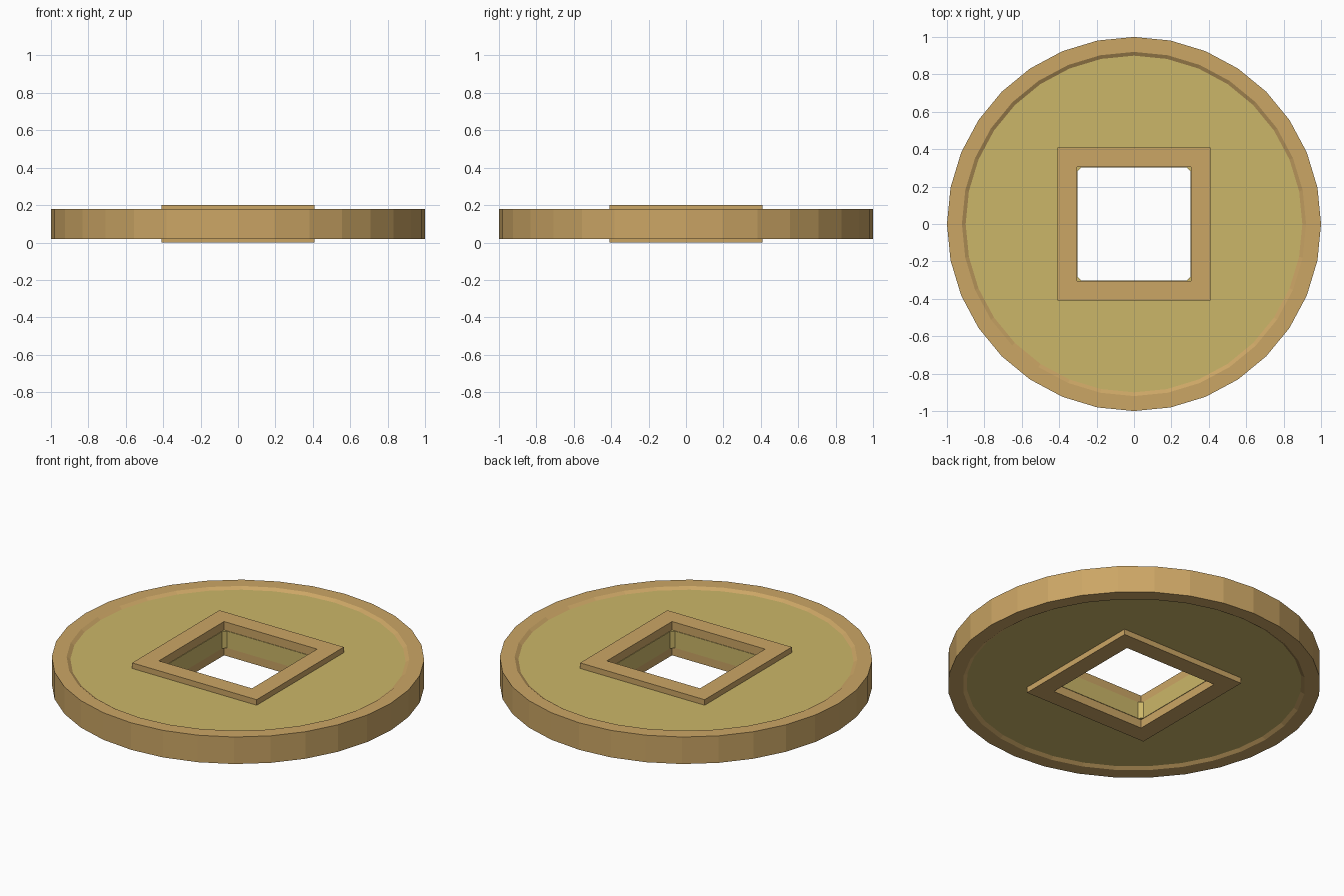
import bpy, bmesh
from math import cos, sin, tau

if "Cube" in bpy.data.objects:
    bpy.data.objects.remove(bpy.data.objects["Cube"])


def material(name, rgb):
    m = bpy.data.materials.new(name)
    m.diffuse_color = (*rgb, 1)
    m.use_nodes = True
    m.node_tree.nodes["Principled BSDF"].inputs["Base Color"].default_value = m.diffuse_color
    return m


def circle(r, z, n=32):
    return [(r * cos(i * tau / n), r * sin(i * tau / n), z) for i in range(n)]


def square(h, z, n=4):
    # n points around a square of half-width h; n = 4 gives the corners only
    start = tau / 8 if n == 4 else 0
    pts = []
    for i in range(n):
        c, s = cos(start + i * tau / n), sin(start + i * tau / n)
        k = h / max(abs(c), abs(s))
        pts.append((c * k, s * k, z))
    return pts


def clipped_square(h, c, z):
    a = h - c
    return [(h, -a, z), (h, a, z), (a, h, z), (-a, h, z),
            (-h, a, z), (-h, -a, z), (-a, -h, z), (a, -h, z)]


def closed_ring(name, loops, mat):
    # joins each loop to the next, and the last back to the first
    bm = bmesh.new()
    rows = [[bm.verts.new(p) for p in loop] for loop in loops]
    n = len(rows[0])
    for a, b in zip(rows, rows[1:] + rows[:1]):
        for i in range(n):
            j = (i + 1) % n
            bm.faces.new((a[i], a[j], b[j], b[i]))
    bmesh.ops.recalc_face_normals(bm, faces=bm.faces)
    me = bpy.data.meshes.new(name)
    bm.to_mesh(me)
    bm.free()
    me.materials.append(mat)
    ob = bpy.data.objects.new(name, me)
    bpy.context.collection.objects.link(ob)
    return ob


rim_mat = material("rim_bronze", (0.60, 0.38, 0.13))
field_mat = material("field_brass", (0.60, 0.47, 0.14))

TOP, BOTTOM = 0.167, 0.033  # recessed faces of the coin

# Raised outer rim with slanted inner walls
closed_ring("rim", [circle(r, z) for r, z in (
    (1, 0.02), (1, 0.18), (0.92, 0.18), (0.90, TOP),
    (0.90, BOTTOM), (0.92, 0.02))], rim_mat)

# Recessed field, reaching under the square frame
closed_ring("field", [circle(0.90, BOTTOM), circle(0.90, TOP),
                      square(0.35, TOP, 32), square(0.35, BOTTOM, 32)], field_mat)

# Raised square frame running through the coin
closed_ring("hole_frame", [square(0.408, 0), square(0.408, 0.2),
                           square(0.305, 0.2), square(0.305, 0)], rim_mat)

# Lining of the hole with clipped corners
closed_ring("hole_lining", [clipped_square(h, 0.02, z) for h, z in (
    (0.32, 0.05), (0.32, 0.15), (0.302, 0.15), (0.302, 0.05))], field_mat)
